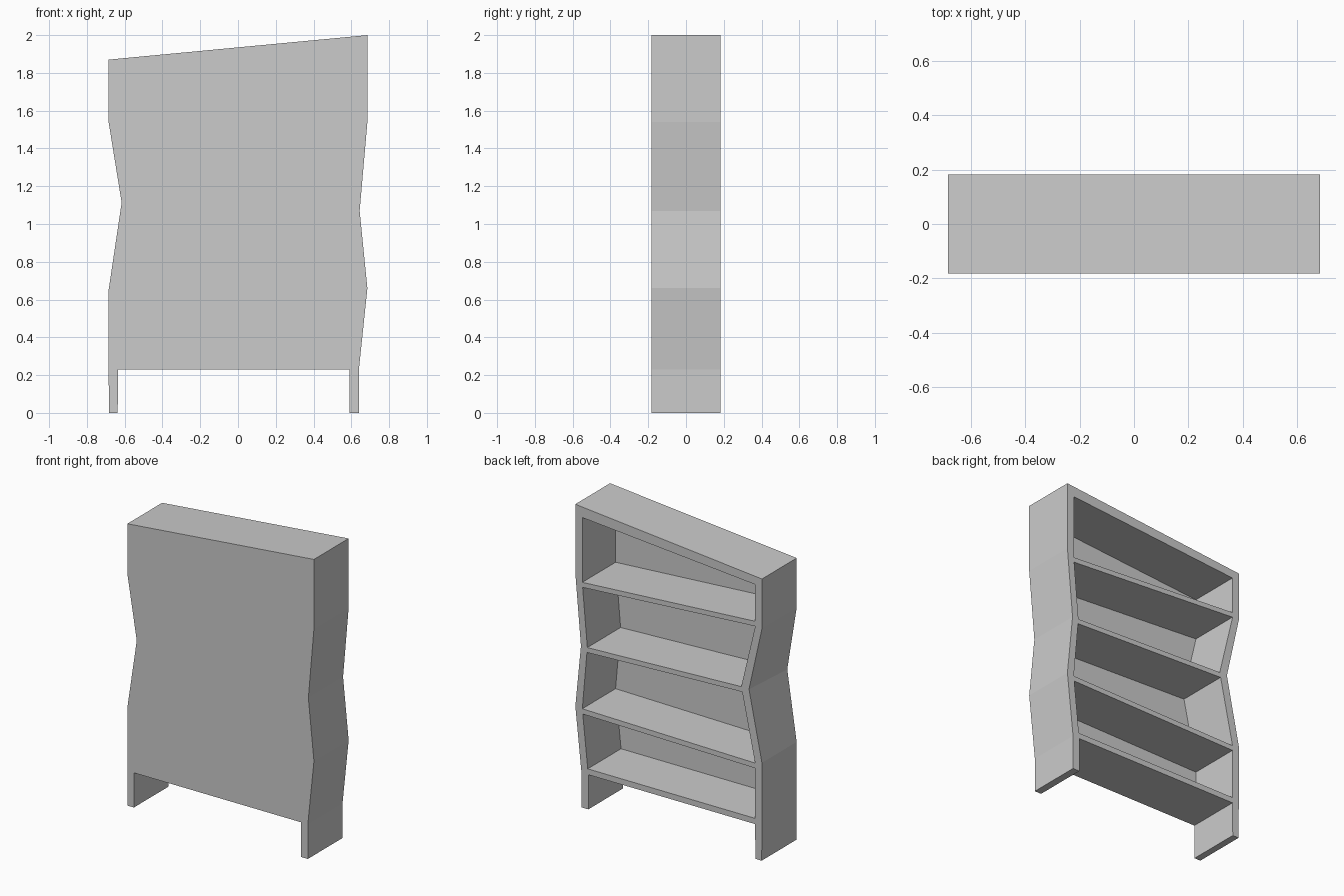
import bpy

if "Cube" in bpy.data.objects:
    bpy.data.objects.remove(bpy.data.objects["Cube"])

Y0, Y1 = -0.182, 0.182      # closed panel side, open side
PANEL = 0.015


def prism(name, pts, y0, y1, pts_far=None):
    """Solid between an (x, z) outline at y0 and a matching outline at y1."""
    n = len(pts)
    far = pts_far or pts
    verts = [(x, y0, z) for x, z in pts] + [(x, y1, z) for x, z in far]
    faces = [tuple(range(n)), tuple(range(2 * n - 1, n - 1, -1))]
    faces += [(i, i + n, (i + 1) % n + n, (i + 1) % n) for i in range(n)]
    me = bpy.data.meshes.new(name)
    me.from_pydata(verts, [], faces)
    me.update()
    ob = bpy.data.objects.new(name, me)
    bpy.context.collection.objects.link(ob)
    return ob


def x_at(profile, z):
    """x of a wall's inner face at height z."""
    for (xa, za), (xb, zb) in zip(profile, profile[1:]):
        if za <= z <= zb:
            return xa + (xb - xa) * (z - za) / (zb - za)
    return profile[-1][0]


# Inner wall faces, bottom to top
left_in = [(-0.637, 0), (-0.635, 0.23), (-0.635, 0.635), (-0.533, 1.115),
           (-0.635, 1.54), (-0.635, 1.875)]
right_in = [(0.59, 0), (0.59, 0.23), (0.634, 0.656), (0.597, 1.072),
            (0.634, 1.49), (0.634, 1.995)]


# Outer wall faces; the left waist is a little deeper on the open side
def left_out(waist):
    return [(-0.683, 0), (-0.685, 0.23), (-0.685, 0.65), (waist, 1.113),
            (-0.685, 1.54), (-0.685, 1.87)]


right_out = [(0.64, 0), (0.64, 0.23), (0.685, 0.66), (0.644, 1.07),
             (0.685, 1.54), (0.685, 2.0)]

# Side walls, running down into the legs
prism("left_wall", left_in + left_out(-0.616)[::-1], Y0, Y1,
      left_in + left_out(-0.59)[::-1])
prism("right_wall", right_out + right_in[::-1], Y0, Y1)

# Sloping top board
prism("top_board", [(-0.635, 1.82), (0.634, 1.925), (0.634, 1.995), (-0.635, 1.875)], Y0, Y1)

# Thin closing panel
panel = ([p for p in right_in[1:-1]] + [(0.634, 1.925), (-0.635, 1.82)]
         + left_in[1:-1][::-1])
prism("closing_panel", panel, Y0, Y0 + PANEL)

# Tilted shelves: top height at left end, at right end, thickness
shelves = [(0.268, 0.268, 0.038), (0.635, 0.656, 0.034),
           (1.115, 1.072, 0.033), (1.576, 1.495, 0.033)]
for i, (zl, zr, t) in enumerate(shelves, 1):
    pts = [(x_at(left_in, zl - t), zl - t), (x_at(right_in, zr - t), zr - t),
           (x_at(right_in, zr), zr), (x_at(left_in, zl), zl)]
    prism(f"shelf_{i}", pts, Y0 + PANEL, Y1)
